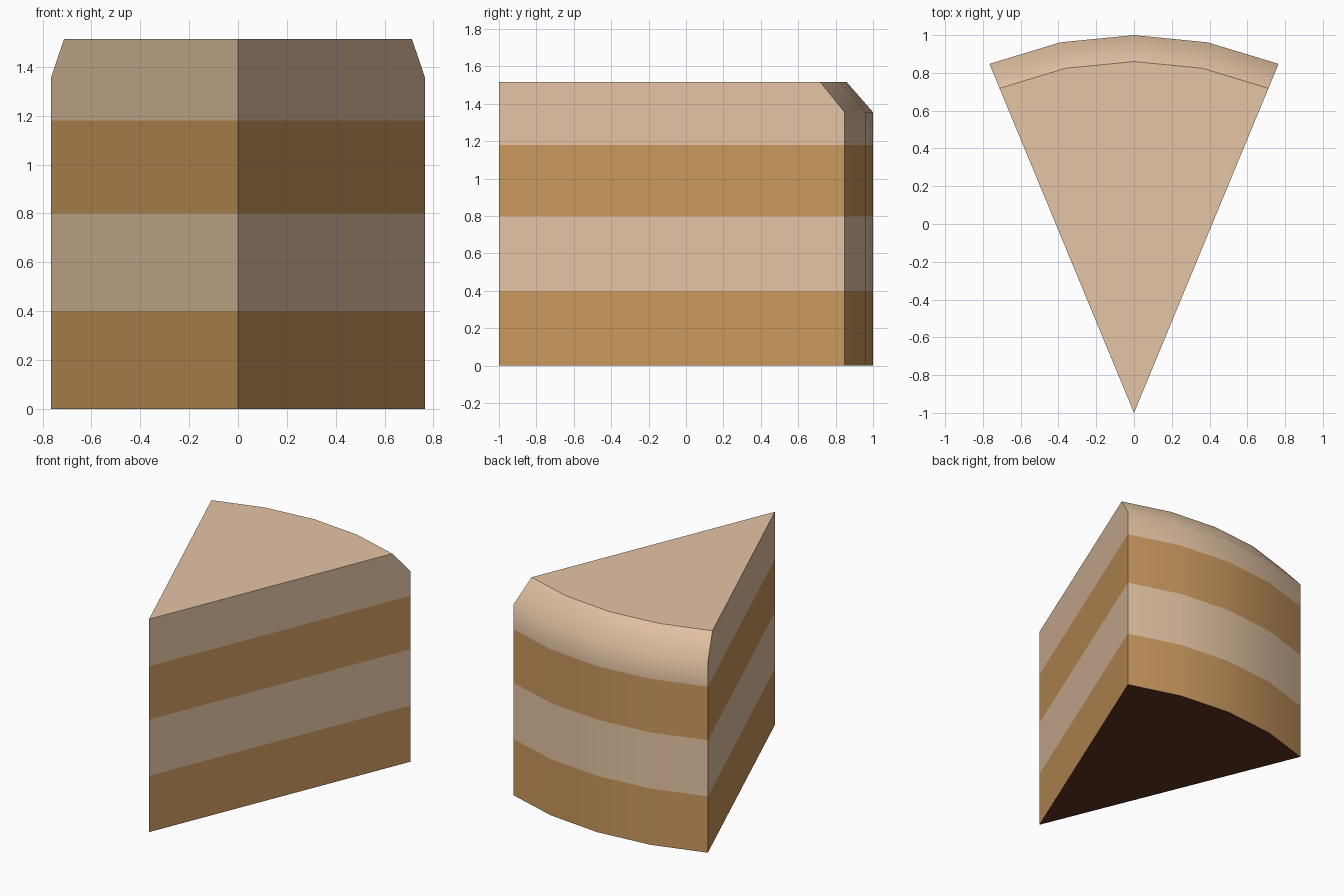
import bpy, bmesh, math

if "Cube" in bpy.data.objects:
    bpy.data.objects.remove(bpy.data.objects["Cube"])

def material(name, rgb):
    m = bpy.data.materials.new(name)
    m.diffuse_color = (*rgb, 1)
    m.use_nodes = True
    m.node_tree.nodes["Principled BSDF"].inputs["Base Color"].default_value = m.diffuse_color
    return m

SPONGE, CREAM, BASE = 0, 1, 2
TIP = -1.0                 # y of the pointed tip
HALF_ANGLE = math.pi / 8   # half of the slice angle
SEGMENTS = 4               # facets along the outer curve
# outer radius at each height; the last step is the sloped rim
LEVELS = [(0.0, 2.0), (0.4, 2.0), (0.8, 2.0), (1.18, 2.0), (1.355, 2.0), (1.515, 1.86)]
BANDS = [SPONGE, CREAM, SPONGE, CREAM, CREAM]

bm = bmesh.new()

# horizontal outlines: tip, then the arc
rings, tips = [], []
for z, r in LEVELS:
    tips.append(bm.verts.new((0, TIP, z)))
    ring = []
    for i in range(SEGMENTS + 1):
        a = HALF_ANGLE * (1 - 2 * i / SEGMENTS)
        ring.append(bm.verts.new((r * math.sin(a), TIP + r * math.cos(a), z)))
    rings.append(ring)

# layered walls
for k, band in enumerate(BANDS):
    low, high = [tips[k]] + rings[k], [tips[k + 1]] + rings[k + 1]
    n = len(low)
    for i in range(n):
        j = (i + 1) % n
        bm.faces.new((low[i], low[j], high[j], high[i])).material_index = band

# icing top and dark base
bm.faces.new([tips[-1]] + rings[-1]).material_index = CREAM
bm.faces.new([tips[0]] + rings[0]).material_index = BASE
bmesh.ops.recalc_face_normals(bm, faces=bm.faces)

mesh = bpy.data.meshes.new("cake_slice")
bm.to_mesh(mesh)
bm.free()
for m in (material("sponge brown", (0.60, 0.318, 0.112)),
          material("cream", (0.785, 0.555, 0.375)),
          material("dark base", (0.115, 0.029, 0.016))):
    mesh.materials.append(m)

cake = bpy.data.objects.new("cake_slice", mesh)
bpy.context.collection.objects.link(cake)
bpy.context.view_layer.objects.active = cake
cake.select_set(True)
# smooth outer curve and rim, crisp cut sides and top
bpy.ops.object.shade_smooth_by_angle(angle=math.radians(45))
